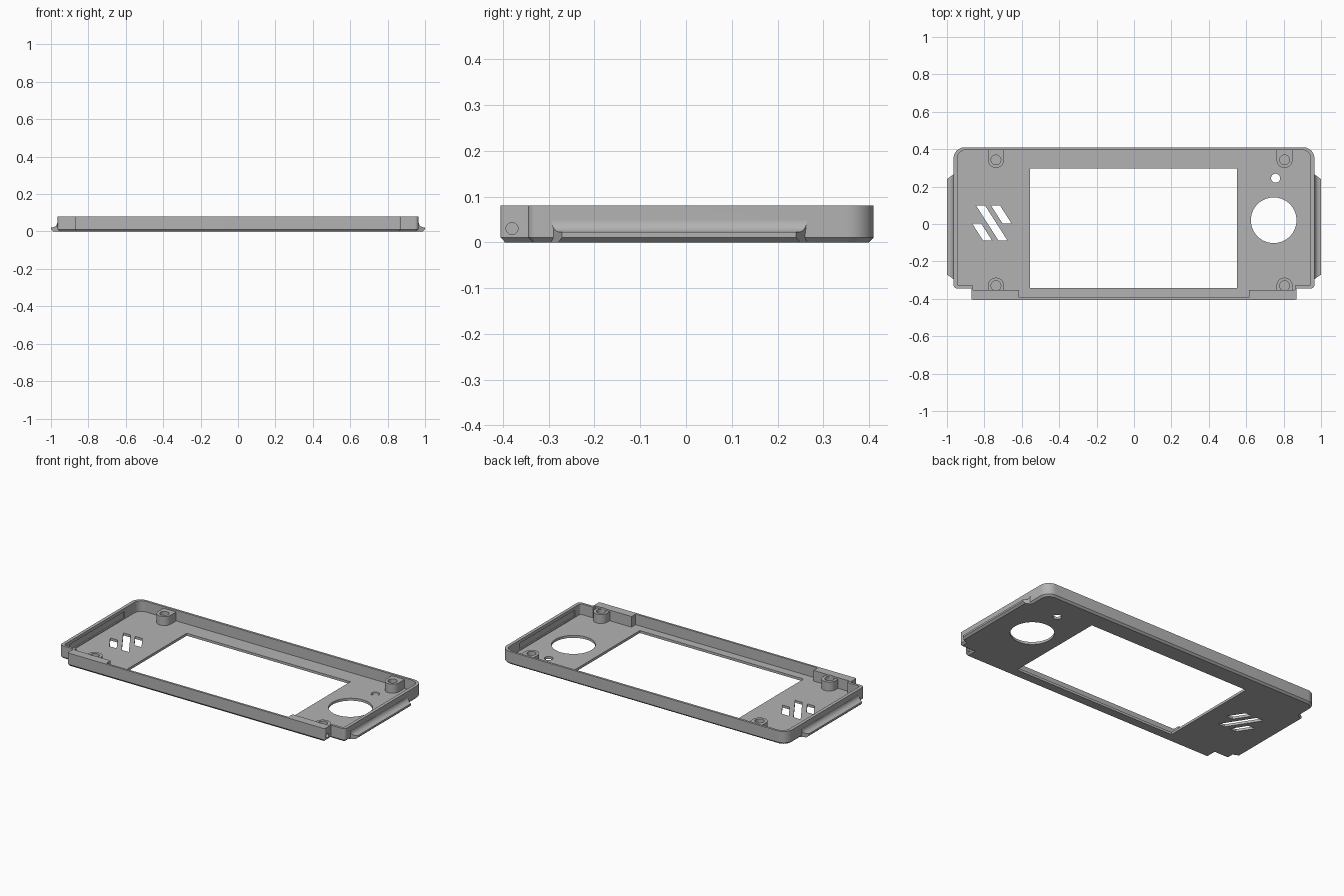
import bpy, bmesh, math
from mathutils import Vector

cube = bpy.data.objects.get("Cube")
if cube:
    bpy.data.objects.remove(cube, do_unlink=True)

HEIGHT, FLOOR = 0.08, 0.015

grey = bpy.data.materials.new("matte grey")
grey.use_nodes = True
grey.diffuse_color = (0.45, 0.45, 0.45, 1)
grey.node_tree.nodes["Principled BSDF"].inputs["Base Color"].default_value = grey.diffuse_color


def finish(name, bm):
    bmesh.ops.recalc_face_normals(bm, faces=bm.faces)
    mesh = bpy.data.meshes.new(name)
    bm.to_mesh(mesh)
    bm.free()
    mesh.materials.append(grey)
    obj = bpy.data.objects.new(name, mesh)
    bpy.context.collection.objects.link(obj)
    return obj


def rounded(half, steps=10):
    """Mirror a right-hand (x, y, radius) outline and round its square corners."""
    pts = half + [(-x, y, r) for x, y, r in reversed(half)]
    out = []
    for i, (x, y, r) in enumerate(pts):
        p = Vector((x, y))
        if r == 0:
            out.append(p)
            continue
        u = (Vector(pts[i - 1][:2]) - p).normalized()
        v = (Vector(pts[(i + 1) % len(pts)][:2]) - p).normalized()
        for k in range(steps + 1):
            t = k / steps * math.pi / 2
            out.append(p + r * (u + v) - r * (v * math.cos(t) + u * math.sin(t)))
    return out


def prism(name, pts, z0, z1, chamfer=0):
    bm = bmesh.new()
    low = bm.faces.new([bm.verts.new((p[0], p[1], z0)) for p in pts])
    edges = list(low.edges)
    top = bmesh.ops.extrude_face_region(bm, geom=[low], use_keep_orig=True)["geom"]
    bmesh.ops.translate(bm, vec=(0, 0, z1 - z0),
                        verts=[g for g in top if isinstance(g, bmesh.types.BMVert)])
    bmesh.ops.recalc_face_normals(bm, faces=bm.faces)
    if chamfer:
        bmesh.ops.bevel(bm, geom=edges, offset=chamfer, segments=1, affect='EDGES')
    return finish(name, bm)


def box(name, x0, x1, y0, y1, z0, z1):
    return prism(name, [(x0, y0), (x1, y0), (x1, y1), (x0, y1)], z0, z1)


def disc(name, x, y, r, z0, z1, n=40):
    ring = [(x + r * math.cos(k * math.tau / n), y + r * math.sin(k * math.tau / n))
            for k in range(n)]
    return prism(name, ring, z0, z1)


def combine(target, tool, operation):
    mod = target.modifiers.new(operation, 'BOOLEAN')
    mod.operation, mod.object, mod.solver = operation, tool, 'EXACT'
    bpy.context.view_layer.objects.active = target
    bpy.ops.object.modifier_apply(modifier=mod.name)
    bpy.data.objects.remove(tool, do_unlink=True)


# Outer shell with chamfered underside, then the open tray inside it
plate = prism("faceplate", rounded([
    (0.87, -0.405, 0.008), (0.87, -0.345, 0), (0.965, -0.345, 0.02), (0.965, 0.41, 0.06)]),
    0, HEIGHT, 0.011)
combine(plate, prism("tray_cavity", rounded([
    (0.615, -0.392, 0), (0.615, -0.352, 0), (0.86, -0.352, 0), (0.86, -0.33, 0),
    (0.945, -0.33, 0.012), (0.945, 0.396, 0.046)]), FLOOR, 0.2), 'DIFFERENCE')

# Side flanges with a concave upper fillet and slanted ends
for side in (-1, 1):
    profile = [(0.953, 0), (0.988, 0), (1.0, 0.011), (1.0, 0.022)]
    for k in range(1, 9):
        t = k / 8 * math.pi / 2
        profile.append((0.994 - 0.028 * math.sin(t), 0.048 - 0.026 * math.cos(t)))
    profile.append((0.953, 0.048))
    bm = bmesh.new()
    ends = []
    for base, lean in ((-0.295, 0.7), (0.265, -0.7)):
        ends.append([bm.verts.new((side * x, base + lean * max(0, x - 0.965), z))
                     for x, z in profile])
    bm.faces.new(ends[0])
    bm.faces.new(ends[1])
    for i in range(len(profile)):
        j = (i + 1) % len(profile)
        bm.faces.new((ends[0][i], ends[0][j], ends[1][j], ends[1][i]))
    combine(plate, finish("side_flange", bm), 'UNION')

    # Shallow recess behind the flange
    xs = sorted((side * 0.93, side * 0.953))
    combine(plate, box("wall_recess", *xs, -0.28, 0.255, 0.02, 0.06), 'DIFFERENCE')

# Screw bosses joined to the front and back walls, with blind holes
for x in (-0.738, 0.805):
    for y, wall in ((0.343, 0.402), (-0.33, -0.37)):
        y0, y1 = sorted((y, wall))
        top = 0.07
        combine(plate, box("boss_web", x - 0.043, x + 0.043, y0, y1, 0.008, top), 'UNION')
        combine(plate, disc("boss", x, y, 0.043, 0.007, top), 'UNION')
        combine(plate, disc("boss_hole", x, y, 0.026, 0.02, 0.2), 'DIFFERENCE')

# Display window, dial hole and small indicator hole
combine(plate, box("window", -0.555, 0.552, -0.342, 0.297, -0.1, 0.05), 'DIFFERENCE')
combine(plate, disc("dial_hole", 0.747, 0.02, 0.122, -0.1, 0.2, 64), 'DIFFERENCE')
combine(plate, disc("indicator_hole", 0.757, 0.245, 0.024, -0.1, 0.2), 'DIFFERENCE')

# Three slanted vent slots
for x, y_top, y_low in ((-0.845, 0.1, -0.088), (-0.765, 0.1, 0.004), (-0.866, 0.004, -0.088)):
    shift = 0.64 * (y_top - y_low)
    slot = [(x, y_top), (x + 0.048, y_top), (x + 0.048 + shift, y_low), (x + shift, y_low)]
    combine(plate, prism("vent_slot", slot, -0.1, 0.2), 'DIFFERENCE')

# Blind screw holes in the ends of the front rail
for side in (-1, 1):
    hole = disc("rail_hole", 0, 0, 0.013, -0.1, 0.1, 24)
    hole.rotation_euler.y = math.pi / 2
    hole.location = (side * 0.87, -0.38, 0.03)
    bpy.context.view_layer.update()
    combine(plate, hole, 'DIFFERENCE')

bpy.ops.object.select_all(action='DESELECT')
plate.select_set(True)
bpy.context.view_layer.objects.active = plate
bpy.ops.object.shade_smooth_by_angle(angle=math.radians(30))
